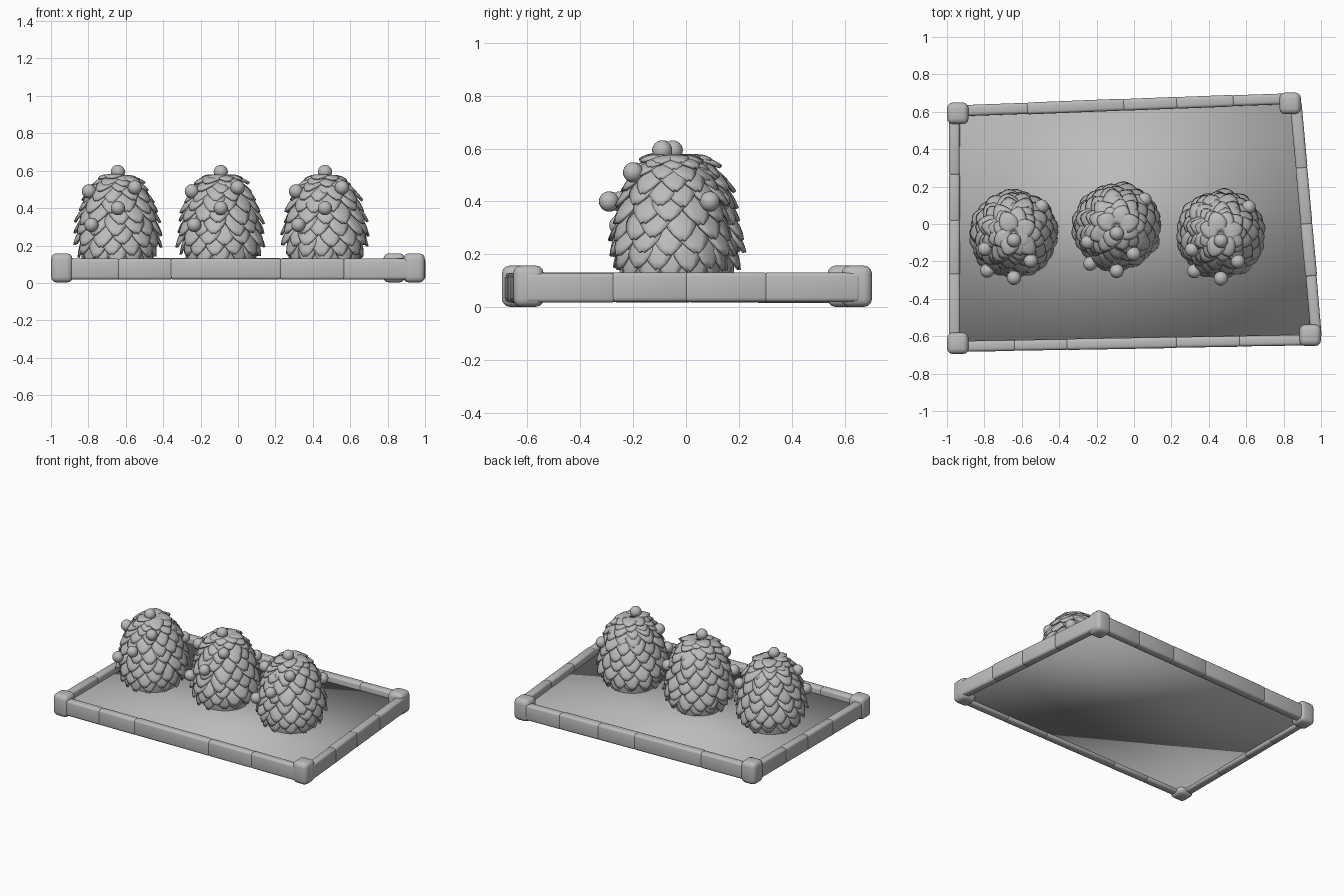
import bpy, bmesh, math, random
from mathutils import Vector, Matrix

random.seed(4)
if "Cube" in bpy.data.objects:
    bpy.data.objects.remove(bpy.data.objects["Cube"])

clay = bpy.data.materials.new("plain_grey")
clay.use_nodes = True
clay.diffuse_color = (0.5, 0.5, 0.5, 1)
clay.node_tree.nodes["Principled BSDF"].inputs["Base Color"].default_value = clay.diffuse_color


def finish(name, bm, bevel=0, angle=40):
    """Turn a bmesh into a smooth shaded object with optional rounded edges."""
    bmesh.ops.recalc_face_normals(bm, faces=bm.faces)
    mesh = bpy.data.meshes.new(name)
    bm.to_mesh(mesh)
    bm.free()
    mesh.materials.append(clay)
    obj = bpy.data.objects.new(name, mesh)
    bpy.context.collection.objects.link(obj)
    if bevel:
        mod = obj.modifiers.new("round_edges", "BEVEL")
        mod.width, mod.segments = bevel, 3
    bpy.ops.object.select_all(action="DESELECT")
    obj.select_set(True)
    bpy.context.view_layer.objects.active = obj
    bpy.ops.object.shade_smooth_by_angle(angle=math.radians(angle))
    return obj


def box(name, centre, size, turn=0, bevel=0.02):
    bm = bmesh.new()
    place = Matrix.Translation(centre) @ Matrix.Rotation(turn, 4, "Z") @ Matrix.Diagonal((*size, 1))
    bmesh.ops.create_cube(bm, size=1, matrix=place)
    return finish(name, bm, bevel, 100)


# Corner posts
posts = {"front_right": (-0.942, -0.638), "front_left": (0.942, -0.595),
         "back_left": (0.835, 0.645), "back_right": (-0.942, 0.592)}
for side, (x, y) in posts.items():
    box(side + "_post", (x, y, 0.08), (0.115, 0.115, 0.156), bevel=0.03)


# Rails, each made of several planks laid end to end
def rail(name, start, end, cuts):
    a, b = Vector(start), Vector(end)
    step = b - a
    turn = math.atan2(step.y, step.x)
    stops = [0, *cuts, 1]
    for i, (s, t) in enumerate(zip(stops, stops[1:])):
        mid = a + step * (s + t) / 2
        wobble = random.uniform(-0.004, 0.004)
        box(f"{name}_plank_{i + 1}", (mid.x, mid.y, 0.075 + wobble / 2),
            (step.length * (t - s) + 0.016, 0.06 + wobble, 0.112),
            turn + wobble, 0.016)


rail("front", (-0.94, -0.655), (0.94, -0.62), (0.16, 0.31, 0.62, 0.8))
rail("back", (-0.94, 0.605), (0.83, 0.67), (0.21, 0.5, 0.66, 0.83))
rail("right", (-0.96, -0.64), (-0.96, 0.6), (0.3, 0.53, 0.73))
rail("left", (0.975, -0.6), (0.865, 0.65), (0.26, 0.48, 0.72))

# Tray floor
bm = bmesh.new()
rim = [(-0.95, -0.65), (0.96, -0.61), (0.85, 0.66), (-0.95, 0.6)]
base = bm.faces.new([bm.verts.new((x, y, 0.04)) for x, y in rim])
raised = bmesh.ops.extrude_face_region(bm, geom=[base])["geom"]
bmesh.ops.translate(bm, vec=(0, 0, 0.045),
                    verts=[v for v in raised if isinstance(v, bmesh.types.BMVert)])
finish("tray_floor", bm, angle=180)

# Bush core outline: radius, height
CORE = [(0.15, 0.08), (0.17, 0.2), (0.165, 0.3), (0.145, 0.4),
        (0.105, 0.5), (0.06, 0.555), (0.01, 0.57)]
# Leaf rows: tip radius, tip height, leaf count
ROWS = [(0.188, 0.11, 12), (0.212, 0.15, 13), (0.236, 0.205, 13), (0.23, 0.265, 13),
        (0.223, 0.325, 12), (0.212, 0.385, 12), (0.192, 0.44, 11), (0.168, 0.49, 10),
        (0.142, 0.528, 9), (0.118, 0.555, 8)]
LEAF_WIDTHS = (0.55, 0.8, 0.97, 1.0, 0.88, 0.6, 0.15)
# Berries relative to the bush centre
BERRIES = [(0, -0.035, 0.593), (0.09, -0.145, 0.51), (-0.155, -0.082, 0.49),
           (0, -0.236, 0.4), (-0.142, -0.197, 0.31), (0.148, 0.145, 0.4)]


def core_radius(z):
    for (r0, z0), (r1, z1) in zip(CORE, CORE[1:]):
        if z <= z1:
            return r0 + (r1 - r0) * (z - z0) / (z1 - z0)
    return 0.02


def add_leaf(bm, angle, tip_r, tip_z, width):
    """A cupped, tapering leaf hanging from the core with its tip flicked out."""
    out = Vector((math.cos(angle), math.sin(angle), 0))
    side = Vector((-out.y, out.x, 0))
    root_z = min(tip_z + 0.11, 0.568)
    root_r = core_radius(root_z)
    tip_r += random.uniform(-0.01, 0.008)
    tip_z += random.uniform(-0.01, 0.01)
    last = len(LEAF_WIDTHS) - 1
    grid = []
    for i, w in enumerate(LEAF_WIDTHS):
        t = i / last
        r = root_r + (tip_r - root_r) * t + 0.008 * math.sin(math.pi * t)
        z = root_z + (tip_z - root_z) * t + 0.01 * math.sin(math.pi * t)
        row = []
        for s in (-1, -0.5, 0, 0.5, 1):
            u = s * w * width / 2
            p = out * (r - u * u / (2 * max(r, 0.1))) + side * u
            row.append(bm.verts.new((p.x, p.y, z - 0.006 * s * s * t)))
        grid.append(row)
    for a, b in zip(grid, grid[1:]):
        for j in range(len(a) - 1):
            bm.faces.new((a[j], a[j + 1], b[j + 1], b[j]))


def bush(name, x, y):
    # Core
    bm = bmesh.new()
    outline = [bm.verts.new((r, 0, z)) for r, z in CORE]
    edges = [bm.edges.new(pair) for pair in zip(outline, outline[1:])]
    bmesh.ops.spin(bm, geom=outline + edges, cent=(0, 0, 0), axis=(0, 0, 1),
                   angle=math.tau, steps=24)
    bmesh.ops.remove_doubles(bm, verts=bm.verts, dist=0.0005)
    parts = [finish(name + "_core", bm)]
    # Overlapping leaves
    bm = bmesh.new()
    for i, (r, z, count) in enumerate(ROWS):
        for k in range(count):
            angle = math.tau * (k + i % 2 / 2) / count + random.uniform(-0.08, 0.08)
            add_leaf(bm, angle, r, z, 1.08 * math.tau * r / count)
    leaves = finish(name + "_leaves", bm, angle=60)
    solid = leaves.modifiers.new("thickness", "SOLIDIFY")
    solid.thickness, solid.offset = 0.012, 0
    parts.append(leaves)
    # Berries
    bm = bmesh.new()
    for spot in BERRIES:
        bmesh.ops.create_uvsphere(bm, u_segments=20, v_segments=12, radius=0.038,
                                  matrix=Matrix.Translation(spot))
    parts.append(finish(name + "_berries", bm))
    for part in parts:
        part.location = (x, y, 0)


for name, x, y in (("right_bush", -0.642, -0.052), ("middle_bush", -0.092, -0.015),
                   ("left_bush", 0.465, -0.055)):
    bush(name, x, y)
